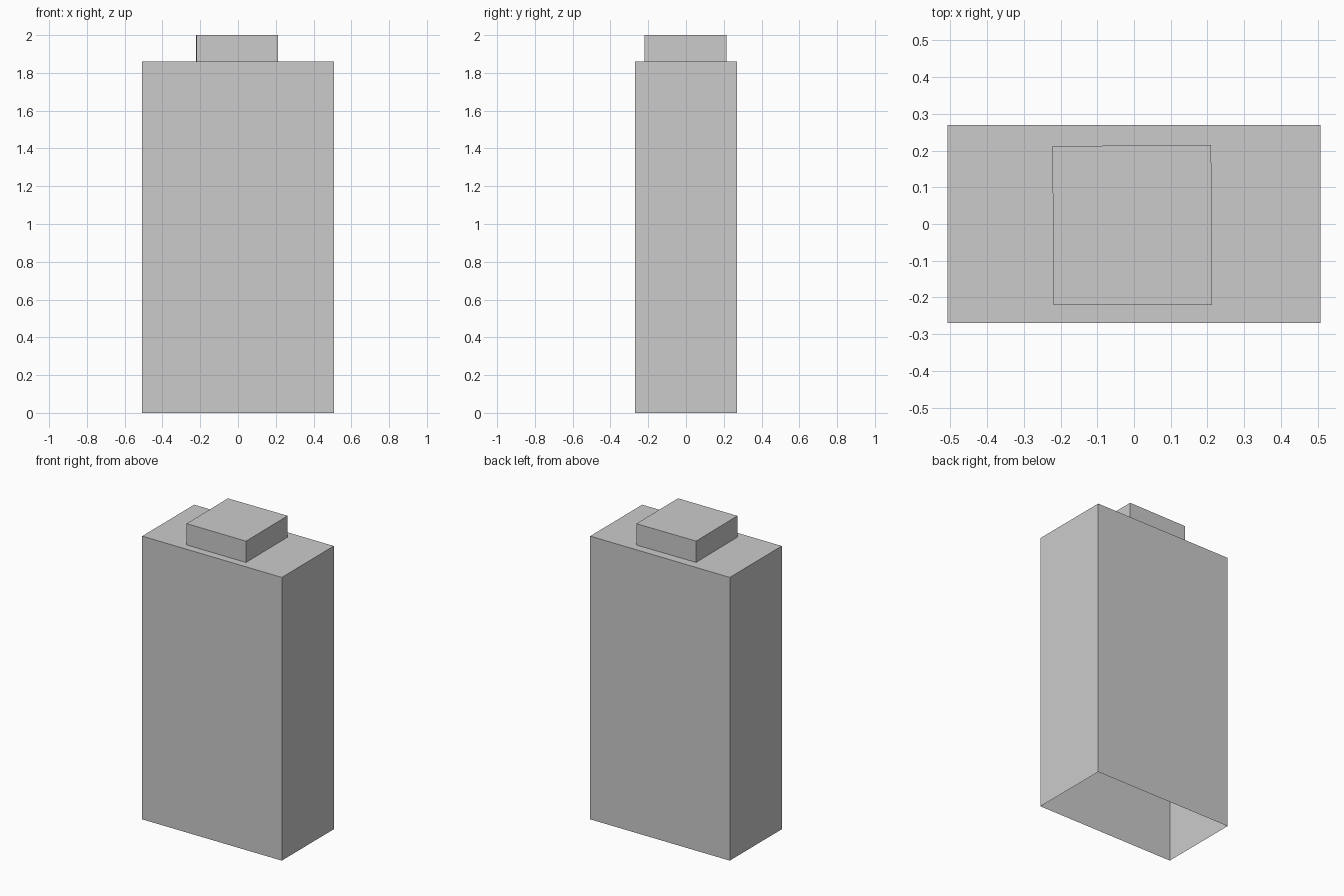
import bpy, bmesh

if "Cube" in bpy.data.objects:
    bpy.data.objects.remove(bpy.data.objects["Cube"])

HX, HY, SHOULDER, TOP = 0.507, 0.27, 1.86, 2.0

bm = bmesh.new()


def ring(points, z):
    return [bm.verts.new((x, y, z)) for x, y in points]


def bridge(lower, upper):
    for i in range(4):
        j = (i + 1) % 4
        bm.faces.new((lower[i], lower[j], upper[j], upper[i]))


body = [(-HX, -HY), (HX, -HY), (HX, HY), (-HX, HY)]
# Slightly uneven hand-drawn square of the raised cap
cap = [(-0.219, -0.22), (0.212, -0.22), (0.21, 0.215), (-0.222, 0.212)]

# Thin-walled body, open at the bottom, with a shoulder and raised cap
rings = [ring(body, 0), ring(body, SHOULDER), ring(cap, SHOULDER), ring(cap, TOP)]
for lower, upper in zip(rings, rings[1:]):
    bridge(lower, upper)
bm.faces.new(rings[-1])

mesh = bpy.data.meshes.new("block_body_with_cap")
bm.to_mesh(mesh)
bm.free()
bpy.context.collection.objects.link(bpy.data.objects.new("block_body_with_cap", mesh))
